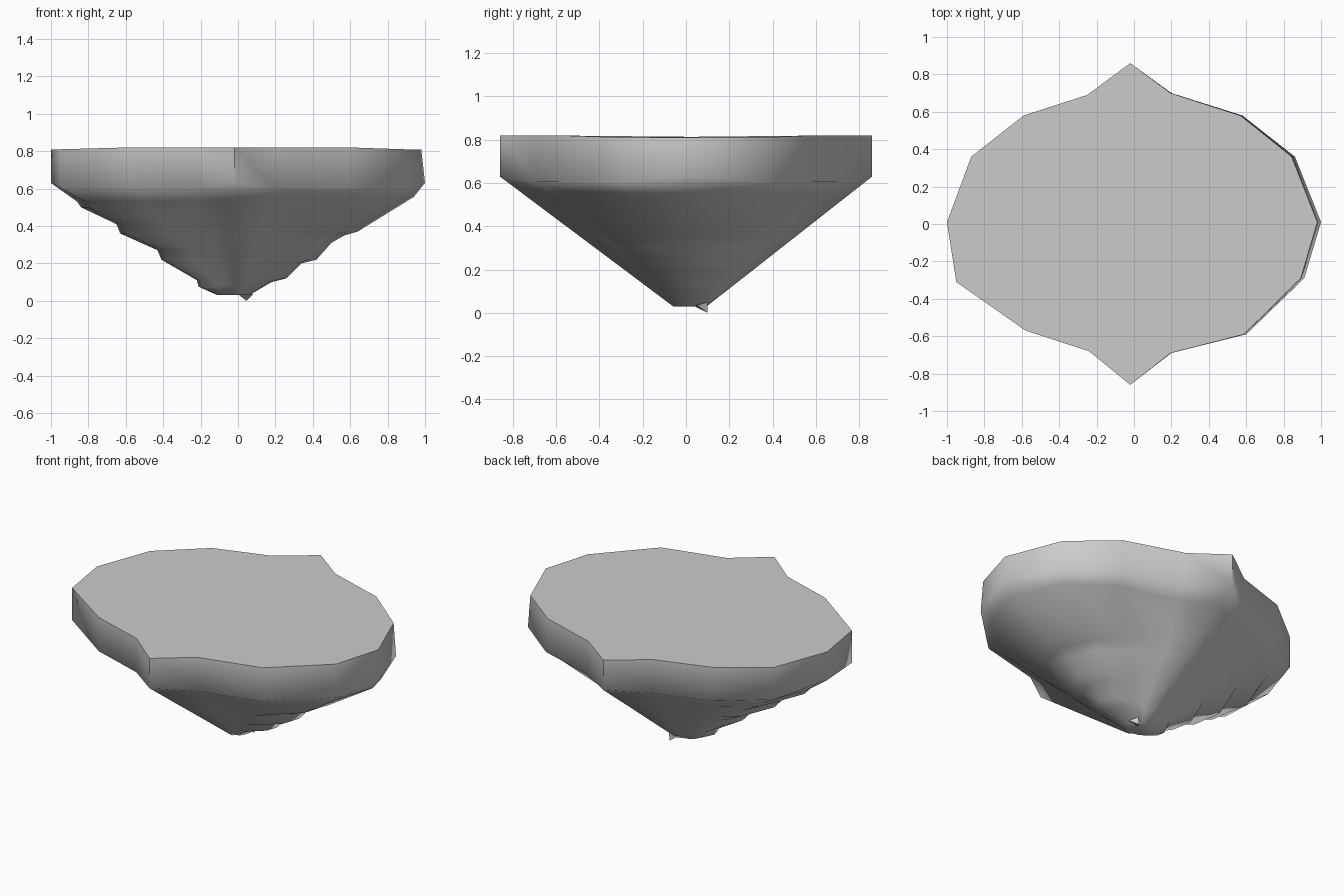
import bpy
import math

cube = bpy.data.objects.get("Cube")
if cube:
    bpy.data.objects.remove(cube, do_unlink=True)

stone = bpy.data.materials.new("pale grey stone")
stone.use_nodes = True
stone.diffuse_color = (0.6, 0.6, 0.6, 1)
stone.node_tree.nodes["Principled BSDF"].inputs["Base Color"].default_value = (0.6, 0.6, 0.6, 1)

# Plan outline of the rim, counter-clockwise
OUTLINE = [(1, .01), (.86, .36), (.58, .58), (.2, .7), (-.02, .86), (-.25, .69),
           (-.59, .58), (-.87, .36), (-1, .01), (-.95, -.31), (-.58, -.57),
           (-.24, -.68), (-.02, -.86), (.2, -.69), (.6, -.59), (.91, -.29)]

# Stepped underside profiles (distance from centre, height), matched level by level
LEFT = [(.86, .53), (.84, .5), (.65, .41), (.63, .36), (.43, .27),
        (.41, .22), (.22, .11), (.21, .075), (.11, .03)]
RIGHT = [(.94, .555), (.64, .37), (.57, .35), (.5, .31), (.42, .22),
         (.34, .2), (.26, .12), (.18, .1), (.06, .03)]


def level_point(x, y, left, right):
    """Scale an outline point down to one level of the stepped underside."""
    s = 0.5 + 0.5 * max(-1, min(1, x / 0.6))
    z = left[1] * (1 - s) + right[1] * s
    ky = 0.09 + 0.91 * (z - 0.03) / 0.6
    kx = right[0] if x > 0 else left[0]
    return (x * kx, y * ky + 0.02 * (1 - ky), z)


def make_object(name, verts, faces):
    mesh = bpy.data.meshes.new(name)
    mesh.from_pydata(verts, [], faces)
    mesh.materials.append(stone)
    obj = bpy.data.objects.new(name, mesh)
    bpy.context.collection.objects.link(obj)
    bpy.ops.object.select_all(action='DESELECT')
    obj.select_set(True)
    bpy.context.view_layer.objects.active = obj
    bpy.ops.object.shade_smooth_by_angle(angle=math.radians(60))
    return obj


# Island body: flat top, upright rim, stepped underside
rings = [[(x * .98 if x > 0 else x, y, .82 - .01 * (abs(x) > .8)) for x, y in OUTLINE],
         [(x, y, .63 if abs(x) > .99 or abs(y) > .8 else .605) for x, y in OUTLINE]]
rings += [[level_point(x, y, a, b) for x, y in OUTLINE] for a, b in zip(LEFT, RIGHT)]
n = len(OUTLINE)
verts = [p for ring in rings for p in ring]
faces = [tuple(range(n))]
for r in range(len(rings) - 1):
    for i in range(n):
        j = (i + 1) % n
        faces.append((r * n + i, (r + 1) * n + i, (r + 1) * n + j, r * n + j))
last = (len(rings) - 1) * n
faces.append(tuple(last + i for i in reversed(range(n))))
make_object("island_body", verts, faces)

# Small pointed shard hanging under the base
make_object("bottom_shard",
            [(0, .03, .035), (.08, .05, .035), (.05, .1, .05), (.045, .1, 0)],
            [(0, 1, 2), (0, 3, 1), (1, 3, 2), (2, 3, 0)])
